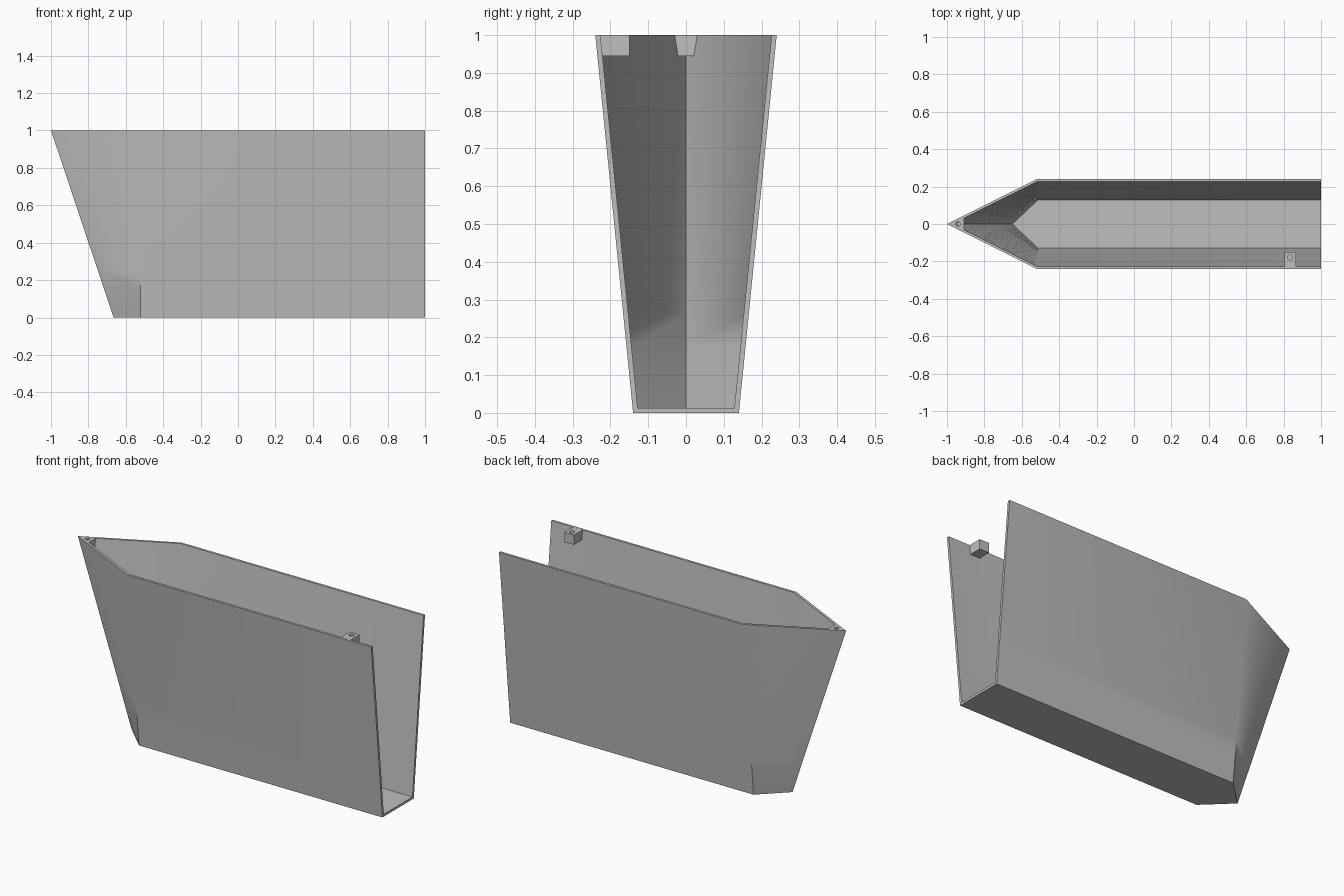
import bpy, bmesh, math

cube = bpy.data.objects.get("Cube")
if cube:
    bpy.data.objects.remove(cube, do_unlink=True)

WALL = 0.0135      # shell thickness
SHOULDER = -0.52   # where the bow starts to taper
STERN = 1.0
ROWS = 12          # bands used for the twisted bow sides
LUG_BASE = 0.945

grey = bpy.data.materials.new("plain grey")
grey.use_nodes = True
colour = (0.52, 0.52, 0.52, 1)
grey.diffuse_color = colour
grey.node_tree.nodes["Principled BSDF"].inputs["Base Color"].default_value = colour


def make_object(name, bm):
    bmesh.ops.recalc_face_normals(bm, faces=bm.faces)
    mesh = bpy.data.meshes.new(name)
    bm.to_mesh(mesh)
    bm.free()
    mesh.materials.append(grey)
    obj = bpy.data.objects.new(name, mesh)
    bpy.context.collection.objects.link(obj)
    return obj


def plan(z, inset=0.0):
    """Half width, shoulder x, bow tip x and bow angle at height z."""
    width = 0.14 + 0.1 * z
    tip = -0.665 - 0.335 * z
    angle = math.atan2(width, SHOULDER - tip)
    return (width - inset, SHOULDER + inset * math.tan(angle / 2),
            tip + inset / math.sin(angle), angle)


def outline(bm, z, inset=0.0):
    w, shoulder, tip, _ = plan(z, inset)
    points = [(STERN, -w), (shoulder, -w), (tip, 0), (shoulder, w), (STERN, w)]
    return [bm.verts.new((x, y, z)) for x, y in points]


def bridge(bm, a, b):
    for i in range(len(a) - 1):
        bm.faces.new((a[i], a[i + 1], b[i + 1], b[i]))


# Hull: outer and inner skins joined along the rim and the open stern
bm = bmesh.new()
outer = [outline(bm, i / ROWS) for i in range(ROWS + 1)]
inner = [outline(bm, WALL + (1 - WALL) * i / ROWS, WALL) for i in range(ROWS + 1)]
for skin in (outer, inner):
    bm.faces.new(skin[0])
    for low, high in zip(skin, skin[1:]):
        bridge(bm, low, high)
bridge(bm, outer[-1], inner[-1])
for end in (0, -1):
    bridge(bm, [row[end] for row in outer], [row[end] for row in inner])
bm.faces.new((outer[0][0], outer[0][-1], inner[0][-1], inner[0][0]))
hull = make_object("hull", bm)

bpy.ops.object.select_all(action='DESELECT')
hull.select_set(True)
bpy.context.view_layer.objects.active = hull
bpy.ops.object.shade_smooth_by_angle(angle=math.radians(36))
weighted = hull.modifiers.new("Even shading", 'WEIGHTED_NORMAL')
weighted.keep_sharp = True


def drill(obj, x, y, radius, depth):
    """Blind screw hole sunk from the rim."""
    bm = bmesh.new()
    bmesh.ops.create_cone(bm, cap_ends=True, segments=20, radius1=radius,
                          radius2=radius, depth=2 * depth)
    bmesh.ops.translate(bm, verts=bm.verts, vec=(x, y, 1))
    cutter = make_object(obj.name + "_hole_cutter", bm)
    cutter.hide_render = True
    cutter.hide_viewport = True
    cut = obj.modifiers.new("Screw hole", 'BOOLEAN')
    cut.operation = 'DIFFERENCE'
    cut.solver = 'EXACT'
    cut.object = cutter


# Bow lug: wedge filling the inside of the bow tip
bm = bmesh.new()
rings = []
for z in (LUG_BASE, 1):
    _, _, tip, angle = plan(z, WALL)
    back = -0.91
    half = (back - tip) * math.tan(angle)
    rings.append([bm.verts.new(p) for p in
                  ((tip, 0, z), (back, -half, z), (back, half, z))])
for ring in rings:
    bm.faces.new(ring)
bridge(bm, rings[0] + rings[0][:1], rings[1] + rings[1][:1])
bow_lug = make_object("bow_lug", bm)
drill(bow_lug, -0.94, 0, 0.012, 0.035)

# Side lug: small block on the inside of the right wall
bm = bmesh.new()
bmesh.ops.create_cube(bm, size=1)
bmesh.ops.scale(bm, verts=bm.verts, vec=(0.06, 0.076, 1 - LUG_BASE))
bmesh.ops.translate(bm, verts=bm.verts, vec=(0.835, -0.188, (1 + LUG_BASE) / 2))
side_lug = make_object("side_lug", bm)
drill(side_lug, 0.835, -0.178, 0.014, 0.035)
